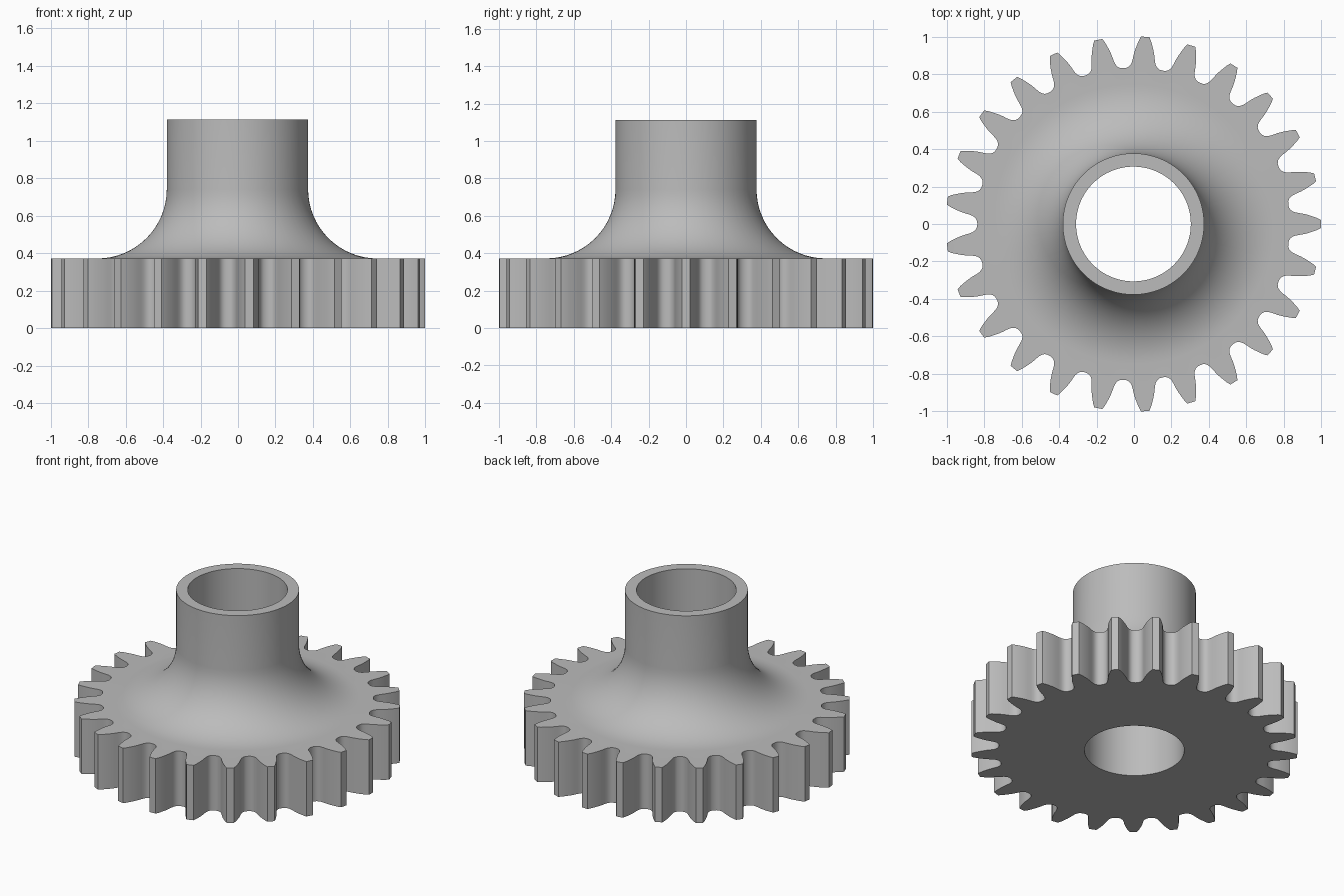
import bpy, bmesh, math

if "Cube" in bpy.data.objects:
    bpy.data.objects.remove(bpy.data.objects["Cube"])

TEETH = 25
R = 1.001          # tip radius
CX = -0.003        # odd tooth count shifts the centre slightly
HOLE, HUB, FILLET = 0.306, 0.377, 0.37
PLATE_H, TOP = 0.372, 1.113

# half a tooth: (radius, half width), tip to valley
half = [(1.0, 0.022), (0.98, 0.032), (0.955, 0.041), (0.93, 0.049), (0.905, 0.055),
        (0.88, 0.059), (0.862, 0.063), (0.849, 0.069), (0.840, 0.077), (0.834, 0.088)]
half = [(r * R, math.asin(w / r)) for r, w in half]
pitch = 2 * math.pi / TEETH
tooth = [(r, -a) for r, a in reversed(half)] + half + [(0.832 * R, pitch / 2)]
outline = [(r, a + i * pitch) for i in range(TEETH) for r, a in tooth]

# revolved section from the plate top, over the hub, down the bore
# (None as radius = the toothed outline)
section = [(None, 0), (None, PLATE_H)]
STEPS = 16
for i in range(STEPS + 1):
    t = math.pi / 2 * i / STEPS
    section.append((HUB + FILLET * (1 - math.sin(t)), PLATE_H + FILLET * (1 - math.cos(t))))
section += [(HUB, TOP), (HOLE, TOP), (HOLE, 0)]

# closed loft around all section rings
bm = bmesh.new()
rings = []
for radius, z in section:
    rings.append([bm.verts.new((CX + (radius or r) * math.cos(a),
                                (radius or r) * math.sin(a), z)) for r, a in outline])
n = len(outline)
for k, ring in enumerate(rings):
    nxt = rings[(k + 1) % len(rings)]
    for i in range(n):
        j = (i + 1) % n
        bm.faces.new((ring[i], ring[j], nxt[j], nxt[i]))
bmesh.ops.recalc_face_normals(bm, faces=bm.faces)

mesh = bpy.data.meshes.new("gear_with_hub")
bm.to_mesh(mesh)
bm.free()
gear = bpy.data.objects.new("gear_with_hub", mesh)
bpy.context.collection.objects.link(gear)

# plain grey metal
mat = bpy.data.materials.new("grey")
mat.diffuse_color = (0.5, 0.5, 0.5, 1)
mat.use_nodes = True
mat.node_tree.nodes["Principled BSDF"].inputs["Base Color"].default_value = mat.diffuse_color
mesh.materials.append(mat)

bpy.context.view_layer.objects.active = gear
gear.select_set(True)
bpy.ops.object.shade_smooth_by_angle(angle=math.radians(30))
